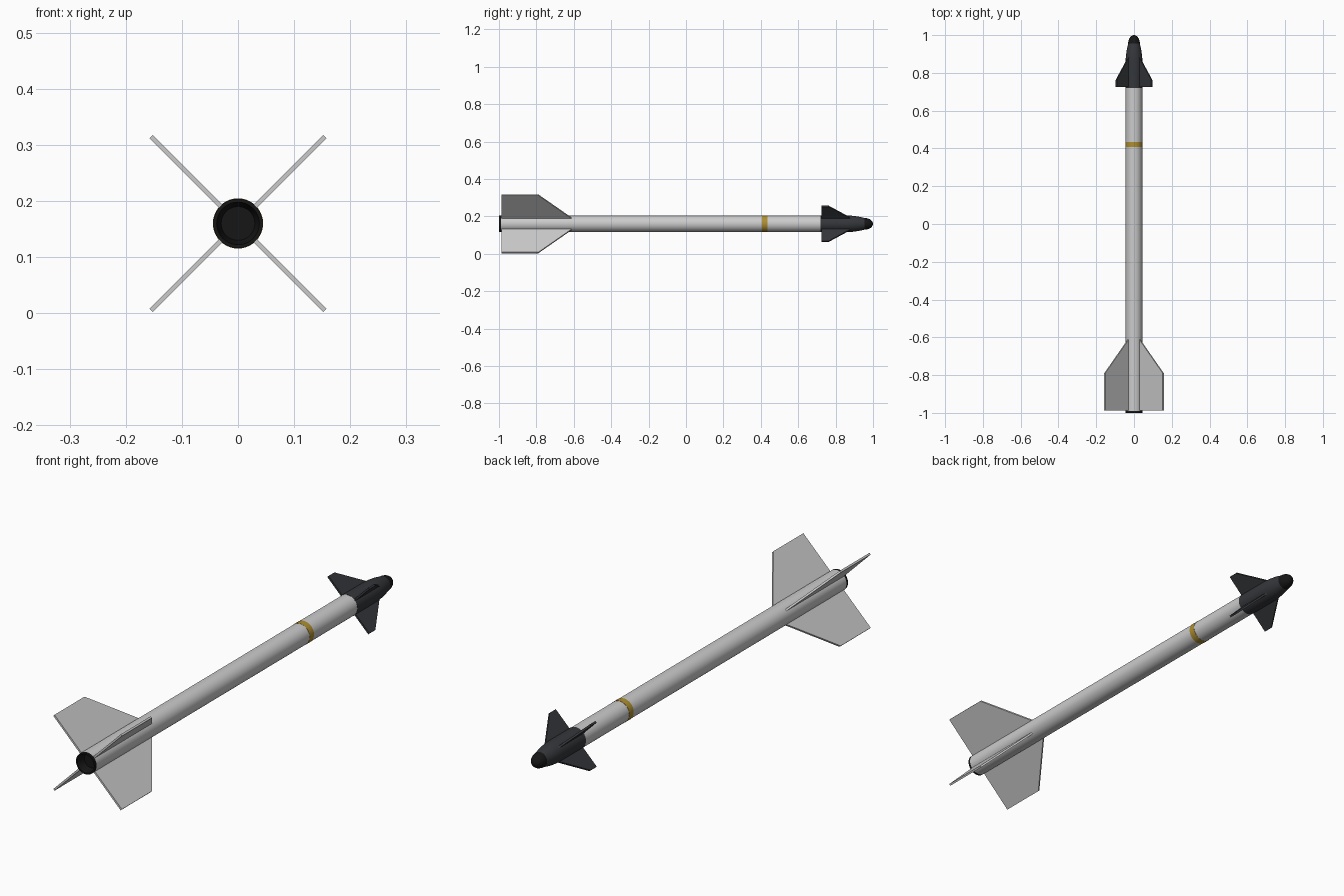
import bpy, bmesh, math
from mathutils import Vector

if "Cube" in bpy.data.objects:
    bpy.data.objects.remove(bpy.data.objects["Cube"])

ZC = 0.16      # height of the long axis
R = 0.044      # tube radius
SEG = 40


def material(name, rgb):
    m = bpy.data.materials.new(name)
    m.diffuse_color = (*rgb, 1)
    m.use_nodes = True
    m.node_tree.nodes["Principled BSDF"].inputs["Base Color"].default_value = m.diffuse_color
    return m


dark = material("charcoal", (0.035, 0.037, 0.042))
black = material("black", (0.008, 0.008, 0.008))
gold = material("gold", (0.42, 0.27, 0.03))


def finish(name, bm, mat, smooth=True):
    bmesh.ops.remove_doubles(bm, verts=bm.verts, dist=1e-6)
    bmesh.ops.recalc_face_normals(bm, faces=bm.faces)
    me = bpy.data.meshes.new(name)
    bm.to_mesh(me)
    bm.free()
    ob = bpy.data.objects.new(name, me)
    bpy.context.collection.objects.link(ob)
    if mat:
        me.materials.append(mat)
    if smooth:
        bpy.ops.object.select_all(action='DESELECT')
        ob.select_set(True)
        bpy.context.view_layer.objects.active = ob
        bpy.ops.object.shade_smooth_by_angle(angle=math.radians(35))
    return ob


def lathe(name, profile, mat=None):
    """Spin (radius, y) points round the long axis."""
    bm = bmesh.new()
    vs = [bm.verts.new((r, y, ZC)) for r, y in profile]
    es = [bm.edges.new(p) for p in zip(vs, vs[1:])]
    bmesh.ops.spin(bm, geom=vs + es, cent=(0, 0, ZC), axis=(0, 1, 0),
                   angle=2 * math.pi, steps=SEG)
    return finish(name, bm, mat)


def fins(name, outline, thick, mat=None):
    """Four flat plates in an X, outline given as (radius, y)."""
    bm = bmesh.new()
    for i in range(4):
        a = math.radians(45 + 90 * i)
        out = Vector((math.cos(a), 0, math.sin(a)))
        side = Vector((-math.sin(a), 0, math.cos(a))) * thick
        base = [bm.verts.new(out * r + Vector((0, y, ZC)) - side / 2) for r, y in outline]
        f = bm.faces.new(base)
        ext = bmesh.ops.extrude_face_region(bm, geom=[f], use_keep_orig=True)
        top = [g for g in ext["geom"] if isinstance(g, bmesh.types.BMVert)]
        bmesh.ops.translate(bm, verts=top, vec=side)
    return finish(name, bm, mat, smooth=False)


# Main tube, in two lengths either side of the band
lathe("rear_tube", [(R, -0.99), (R, 0.407)])
lathe("band", [(R, 0.407), (R + 0.0008, 0.407), (R + 0.0008, 0.435), (R, 0.435)], gold)
lathe("front_tube", [(R, 0.435), (R, 0.72)])

# Recessed exhaust at the rear end
lathe("exhaust", [(R, -0.99), (R, -1.0), (0.038, -1.0), (0.03, -0.965), (0, -0.965)], black)

# Dark guidance section tapering into the rounded nose
lathe("guidance_section", [(R, 0.72), (R + 0.0008, 0.72), (R + 0.0008, 0.86),
                           (0.043, 0.89), (0.038, 0.925), (0.031, 0.955)], dark)
lathe("seeker_dome", [(0.031 * math.cos(t * math.pi / 16), 0.955 + 0.045 * math.sin(t * math.pi / 16))
                      for t in range(8)] + [(0, 1.0)], black)

# Large tail fins and small forward fins
fins("tail_fins", [(0.035, -0.987), (0.219, -0.987), (0.219, -0.79), (0.042, -0.61), (0.035, -0.61)], 0.008)
fins("forward_fins", [(0.035, 0.724), (0.133, 0.724), (0.133, 0.763), (0.042, 0.882), (0.035, 0.882)], 0.008, dark)
